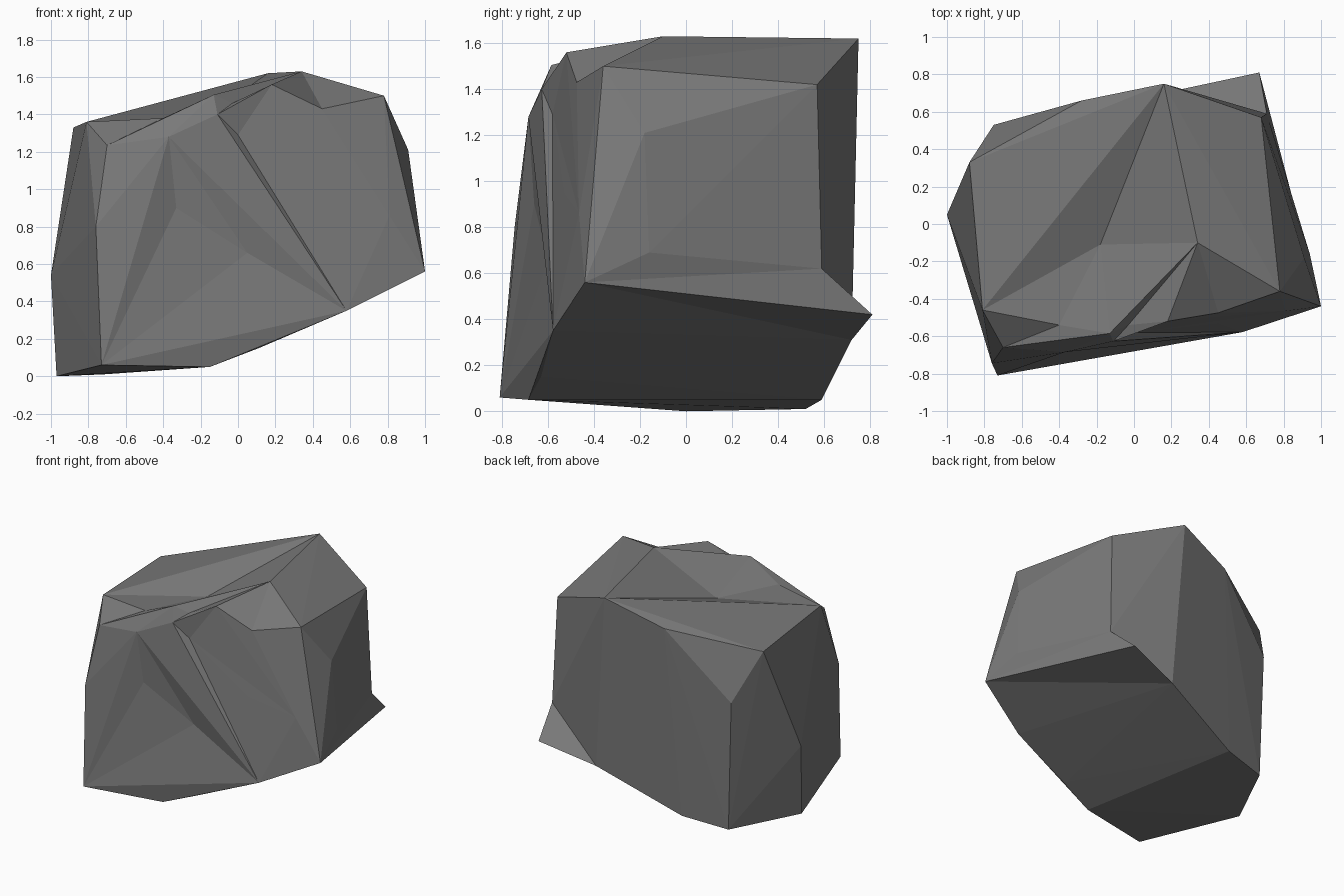
import bpy, bmesh
from mathutils import Vector, Matrix

if "Cube" in bpy.data.objects:
    bpy.data.objects.remove(bpy.data.objects["Cube"])

CORE = Vector((0, 0, 0.75))   # every surface point is visible from here

# Main corners of the boulder
TOP = [(.34, -.10, 1.63), (.16, .75, 1.62), (.78, -.36, 1.50), (.68, .57, 1.42),
       (.18, -.52, 1.56), (-.28, .66, 1.47), (-.88, .33, 1.33), (-.81, -.46, 1.36),
       (-.13, -.585, 1.505)]
SIDES = [(-.75, .53, .98), (-1, .05, .54), (1, -.44, .56), (.94, -.16, .69),
         (.91, -.18, 1.21), (.25, .72, .31), (.71, .59, .62), (.81, -.465, .86)]
FRONT = [(-.76, -.745, .80), (-.70, -.66, 1.235), (-.37, -.685, 1.28), (-.11, -.627, 1.40)]
BASE = [(-.97, 0, 0), (-.72, .52, .01), (-.38, .59, .05), (-.73, -.81, .06),
        (-.15, -.685, .05), (.11, -.63, .15), (.58, -.578, .35)]
# Notches along the crest, dents in the front wall, and the jutting back spur
CREST = [(-.18, -.11, 1.38), (-.03, -.54, 1.46), (-.40, -.54, 1.38), (.45, -.475, 1.43)]
DENTS = [(.05, -.60, .66), (-.33, -.66, .90), (0, -.58, 1.29), (.45, -.53, .95)]
SPUR = [(.67, .81, .42)]


def insert(bm, vert, merge):
    """Fan the face in line with vert to it; near an edge, use both its faces."""
    p = vert.co - CORE
    for f in list(bm.faces):
        vs = list(f.verts)
        m = Matrix([v.co - CORE for v in vs]).transposed()
        if abs(m.determinant()) < 1e-9:
            continue
        w = m.inverted() @ p
        if min(w) < -1e-6:
            continue
        total = sum(w)
        i = min(range(3), key=lambda k: w[k])
        edge = next(e for e in f.edges if vs[i] not in e.verts)
        rims = [(f, None)]
        if w[i] / total < merge and len(edge.link_faces) == 2:
            rims.insert(0, (f, edge))
        for face, cut in rims:
            faces = list(cut.link_faces) if cut else [face]
            rim = [(l.vert, l.link_loop_next.vert)
                   for g in faces for l in g.loops if l.edge != cut]
            ok = all((a.co - CORE).dot((b.co - CORE).cross(p)) > 1e-5 for a, b in rim)
            if ok or not cut:
                break
        if cut:
            bm.edges.remove(cut)
        else:
            bm.faces.remove(face)
        for a, b in rim:
            bm.faces.new((a, b, vert))
        return


# Boulder: convex shell first, then the hollow points pressed into it
bm = bmesh.new()
for co in TOP + SIDES + FRONT + BASE:
    bm.verts.new(co)
bmesh.ops.convex_hull(bm, input=list(bm.verts), use_existing_faces=False)
# re-add any corner that fell inside the shell
loose = [v.co.copy() for v in bm.verts if not v.link_faces]
for v in [v for v in bm.verts if not v.link_faces]:
    bm.verts.remove(v)
bmesh.ops.triangulate(bm, faces=list(bm.faces))
bmesh.ops.recalc_face_normals(bm, faces=list(bm.faces))
for group, merge in ((SPUR, 0), (loose, .05), (CREST, .25), (DENTS, .05)):
    for co in group:
        insert(bm, bm.verts.new(co), merge)
for v in [v for v in bm.verts if not v.link_faces]:
    bm.verts.remove(v)
bmesh.ops.recalc_face_normals(bm, faces=list(bm.faces))

mesh = bpy.data.meshes.new("boulder")
bm.to_mesh(mesh)
bm.free()
stone = bpy.data.materials.new("grey stone")
stone.diffuse_color = (.19, .19, .19, 1)
stone.use_nodes = True
stone.node_tree.nodes["Principled BSDF"].inputs["Base Color"].default_value = stone.diffuse_color
mesh.materials.append(stone)
boulder = bpy.data.objects.new("boulder", mesh)
bpy.context.collection.objects.link(boulder)
